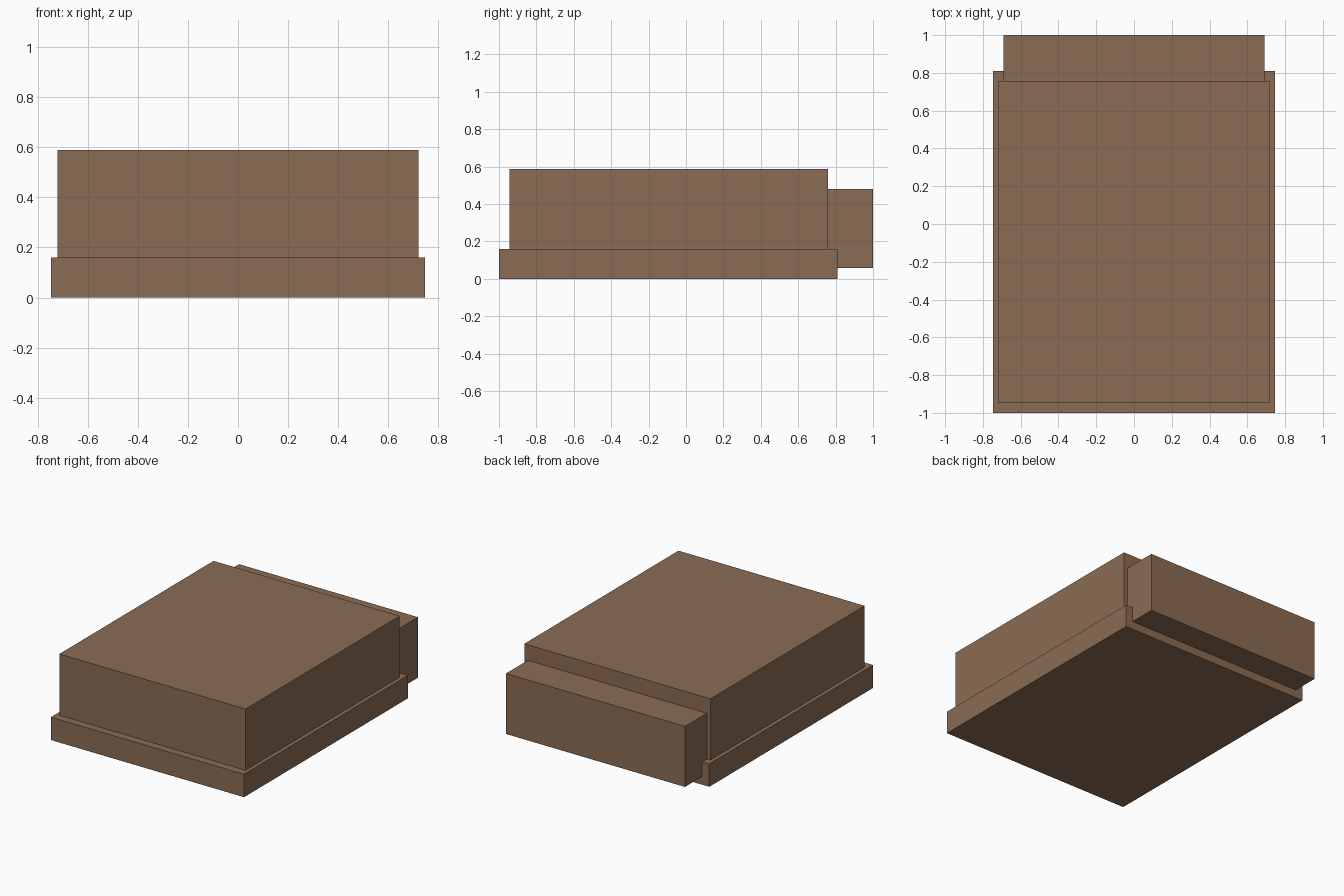
import bpy

cube = bpy.data.objects.get("Cube")
if cube:
    bpy.data.objects.remove(cube, do_unlink=True)

# Single flat brown
brown = bpy.data.materials.new("warm_brown")
brown.use_nodes = True
color = (0.255, 0.15, 0.088, 1)
brown.diffuse_color = color
shader = next(n for n in brown.node_tree.nodes if n.type == "BSDF_PRINCIPLED")
shader.inputs["Base Color"].default_value = color
shader.inputs["Roughness"].default_value = 0.8


def box(name, half_width, y_range, z_range):
    """Add a box centred on x = 0 that spans the given y and z ranges."""
    (y0, y1), (z0, z1) = y_range, z_range
    bpy.ops.mesh.primitive_cube_add(size=1, location=(0, (y0 + y1) / 2, (z0 + z1) / 2))
    obj = bpy.context.object
    obj.name = name
    obj.scale = (2 * half_width, y1 - y0, z1 - z0)
    bpy.ops.object.transform_apply(location=False, rotation=False, scale=True)
    obj.data.materials.append(brown)
    return obj


# Wide base slab, main body on top, and the raised block across the back
box("base_slab", 0.747, (-1, 0.81), (0, 0.16))
box("main_body", 0.72, (-0.945, 0.758), (0.16, 0.588))
box("back_block", 0.692, (0.758, 1), (0.057, 0.48))
